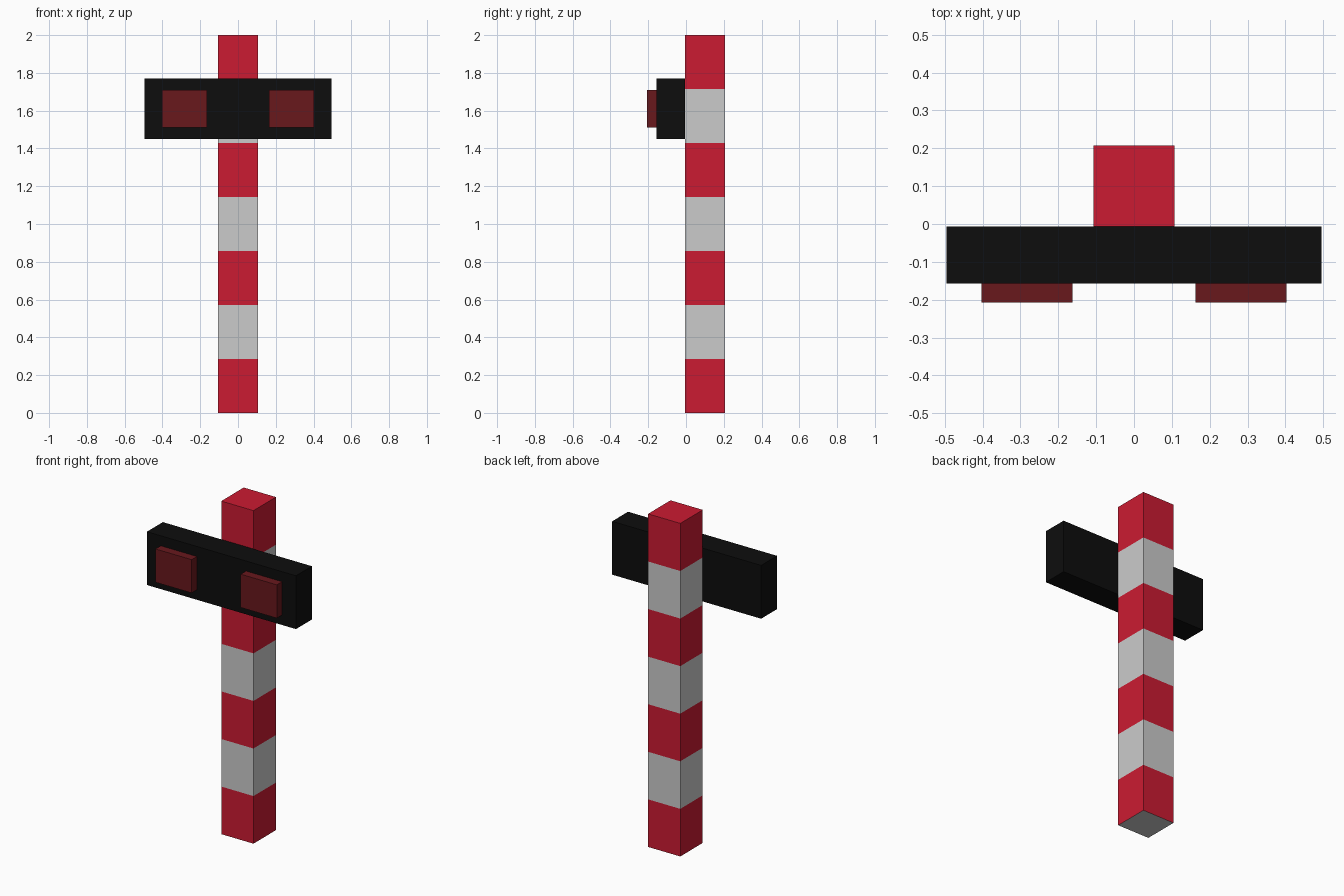
import bpy, bmesh
from mathutils import Matrix, Vector

if "Cube" in bpy.data.objects:
    bpy.data.objects.remove(bpy.data.objects["Cube"])


def colour(name, rgb):
    m = bpy.data.materials.new(name)
    m.diffuse_color = (*rgb, 1)
    m.use_nodes = True
    m.node_tree.nodes["Principled BSDF"].inputs["Base Color"].default_value = m.diffuse_color
    return m


RED = colour("stripe_red", (0.60, 0.011, 0.032))
BLACK = colour("housing_black", (0.004, 0.004, 0.004))
LAMP = colour("lamp_dark_red", (0.14, 0.009, 0.012))


def box_bmesh(lo, hi):
    lo, hi = Vector(lo), Vector(hi)
    bm = bmesh.new()
    bmesh.ops.create_cube(bm, size=1, matrix=Matrix.Translation((lo + hi) / 2)
                          @ Matrix.Diagonal((*(hi - lo), 1)))
    return bm


def finish(bm, name, mat=None):
    me = bpy.data.meshes.new(name)
    bm.to_mesh(me)
    bm.free()
    ob = bpy.data.objects.new(name, me)
    bpy.context.collection.objects.link(ob)
    if mat:
        me.materials.append(mat)
    return ob


# Striped post: seven equal bands, split into red and grey shells
HEIGHT, BANDS = 2.0, 7
STEP = HEIGHT / BANDS


def is_red(face):
    if face.normal.z < -0.5:          # underside is plain grey
        return False
    z = min(face.calc_center_median().z, HEIGHT - 0.01)
    return int(z / STEP) % 2 == 0


for name, want_red, mat in (("post_red_bands", True, RED),
                            ("post_grey_bands", False, None)):
    bm = box_bmesh((-0.107, -0.006, 0), (0.107, 0.207, HEIGHT))
    for i in range(1, BANDS):
        bmesh.ops.bisect_plane(bm, geom=bm.verts[:] + bm.edges[:] + bm.faces[:],
                               plane_co=(0, 0, i * STEP), plane_no=(0, 0, 1))
    bm.normal_update()
    drop = [f for f in bm.faces if is_red(f) != want_red]
    bmesh.ops.delete(bm, geom=drop, context='FACES')
    finish(bm, name, mat)

# Signal housing across the front of the post
finish(box_bmesh((-0.495, -0.157, 1.45), (0.495, -0.006, 1.77)),
       "signal_housing", BLACK)

# Pair of square lamps
for side, x in (("left", -0.283), ("right", 0.283)):
    finish(box_bmesh((x - 0.12, -0.207, 1.51), (x + 0.12, -0.157, 1.71)),
           side + "_lamp", LAMP)
